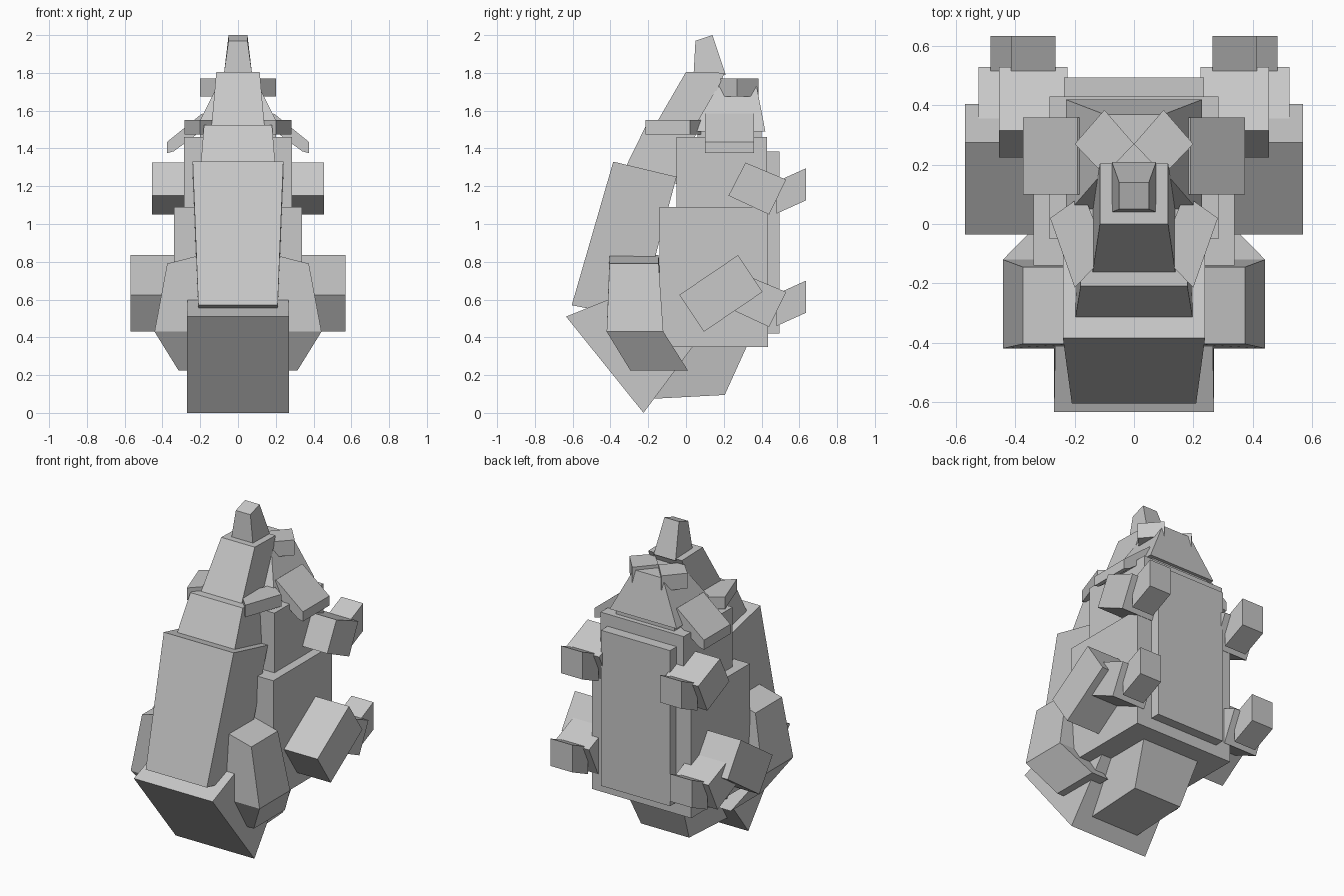
import bpy
import bmesh

cube = bpy.data.objects.get("Cube")
if cube:
    bpy.data.objects.remove(cube, do_unlink=True)

grey = bpy.data.materials.new("plain_grey")
grey.use_nodes = True
GREY = (0.58, 0.58, 0.58, 1)
grey.diffuse_color = GREY
grey.node_tree.nodes["Principled BSDF"].inputs["Base Color"].default_value = GREY


def bridge(name, rings, mirrored=False):
    """Closed solid through rings of equal point count, optionally mirrored in x."""
    bm = bmesh.new()
    loops = [[bm.verts.new(p) for p in ring] for ring in rings]
    n = len(loops[0])
    bm.faces.new(loops[0])
    bm.faces.new(loops[-1])
    for a, b in zip(loops, loops[1:]):
        for i in range(n):
            j = (i + 1) % n
            bm.faces.new((a[i], a[j], b[j], b[i]))
    bmesh.ops.recalc_face_normals(bm, faces=bm.faces)
    mesh = bpy.data.meshes.new(name)
    bm.to_mesh(mesh)
    bm.free()
    mesh.materials.append(grey)
    obj = bpy.data.objects.new(name, mesh)
    bpy.context.collection.objects.link(obj)
    if mirrored:
        obj.modifiers.new("Mirror", "MIRROR").use_clip = False
        obj.modifiers["Mirror"].use_mirror_merge = False
    return obj


def centred(name, profile):
    """Side profile of (y, z, half width) points."""
    return bridge(name, [[(s * w, y, z) for y, z, w in profile] for s in (-1, 1)])


def pair(name, profile, x_in, x_out, dz=0):
    """Side profile of (y, z) points pulled from x_in to x_out on both sides."""
    rings = [[(x, y, z + dz) for y, z in profile] for x in (x_in, x_out)]
    return bridge(name, rings, True)


def box(name, w, y0, y1, z0, z1):
    return centred(name, [(y0, z0, w), (y0, z1, w), (y1, z1, w), (y1, z0, w)])


def rect(x0, x1, y0, y1, z, z_in=None):
    """Level rectangle ring; z_in lifts its inner edge."""
    zi = z if z_in is None else z_in
    return [(x0, y0, zi), (x1, y0, z), (x1, y1, z), (x0, y1, zi)]


# Trunk
box("lower_body", 0.34, -0.14, 0.435, 0.35, 1.09)
box("upper_body", 0.285, -0.05, 0.43, 1.05, 1.46)
box("back_panel", 0.237, 0.38, 0.495, 0.42, 1.385)

# Leaning front column, stacked upwards
centred("chest", [(-0.605, 0.57, 0.21), (-0.385, 1.33, 0.24),
                  (-0.05, 1.25, 0.24), (-0.25, 0.5, 0.21)])
centred("neck", [(-0.33, 1.28, 0.20), (-0.21, 1.525, 0.18),
                 (0.06, 1.525, 0.18), (0.0, 1.2, 0.20)])
centred("crest", [(-0.165, 1.52, 0.14), (0.0, 1.805, 0.115),
                  (0.205, 1.80, 0.115), (0.07, 1.5, 0.14)])
centred("crest_tip", [(0.04, 1.79, 0.075), (0.05, 1.97, 0.05),
                      (0.14, 2.0, 0.05), (0.21, 1.79, 0.075)])

# Base
centred("front_foot", [(-0.635, 0.51, 0.27), (-0.225, 0.0, 0.27),
                       (0.05, 0.37, 0.265), (-0.36, 0.62, 0.265)])
centred("rear_foot", [(0.33, 0.37, 0.20), (0.205, 0.095, 0.165),
                      (-0.17, 0.075, 0.165), (-0.1, 0.37, 0.20)])

# Head roof behind the crest
bridge("head_roof", [rect(-0.23, 0.23, 0.03, 0.42, 1.49),
                     rect(-0.1, 0.1, 0.18, 0.37, 1.75)])
box("head_base", 0.2, 0.06, 0.4, 1.44, 1.5)

# Turned blocks on top of the head
diamond = [(0.0, 0.27), (0.1, 0.165), (0.2, 0.27), (0.1, 0.385)]
bridge("head_blocks", [[(x, y, z) for x, y in diamond] for z in (1.675, 1.77)], True)

# Sloping ear flaps
flap = [(0.13, 1.54), (0.19, 1.585), (0.375, 1.435), (0.375, 1.375), (0.34, 1.385)]
bridge("ear_flaps", [[(x, y, z) for x, z in flap] for y in (0.1, 0.36)], True)

# Flat cheek plates
plate = [(0.2, -0.215), (0.283, 0.02), (0.17, 0.1), (0.09, -0.1)]
bridge("cheek_plates", [[(x, y, z) for x, y in plate] for z in (1.475, 1.55)], True)

# Front arms, bent inward at the bottom
bridge("front_arms", [rect(0.2, 0.375, -0.405, -0.145, 0.79, 0.835),
                      rect(0.22, 0.442, -0.42, -0.12, 0.43),
                      rect(0.2, 0.315, -0.295, 0.01, 0.225)], True)

# Slanted thighs on the flanks
pair("thighs", [(-0.035, 0.625), (0.275, 0.835), (0.405, 0.64), (0.095, 0.43)],
     0.28, 0.57)

# Upper and lower limb blocks with end paws, the lower pair set wider
for level, shift, dz in (("upper", 0, 0), ("lower", 0.07, -0.595)):
    pair(level + "_limbs",
         [(0.225, 1.15), (0.315, 1.325), (0.53, 1.235), (0.44, 1.05)],
         0.225 + shift, 0.455 + shift, dz)
    pair(level + "_paws",
         [(0.48, 1.225), (0.635, 1.295), (0.635, 1.125), (0.48, 1.055)],
         0.265 + shift, 0.415 + shift, dz)
